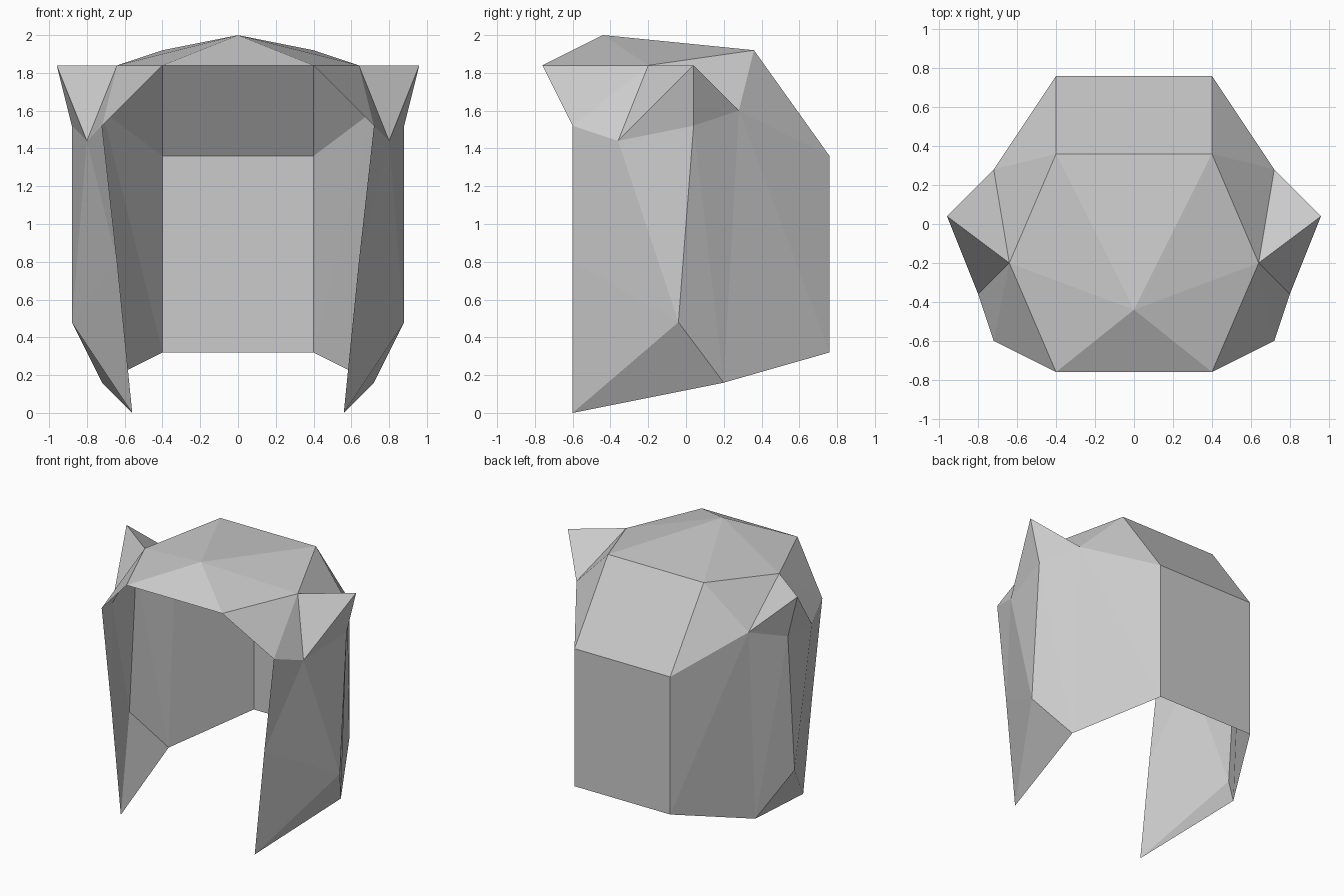
import bpy
import bmesh
from mathutils import Vector

cube = bpy.data.objects.get("Cube")
if cube:
    bpy.data.objects.remove(cube, do_unlink=True)

grey = bpy.data.materials.new("plain_grey")
grey.use_nodes = True
grey.diffuse_color = (0.6, 0.6, 0.6, 1)
grey.node_tree.nodes["Principled BSDF"].inputs["Base Color"].default_value = grey.diffuse_color

# Corner points of the left half
POINTS = {
    "crown": (0, -.44, 2),
    "fringe_mid": (0, -.76, 1.84),
    "fringe": (.4, -.76, 1.84),
    "temple": (.64, -.2, 1.84),
    "rear_top": (.4, .36, 1.92),
    "rear_top_mid": (0, .36, 1.92),
    "rear_bend": (.4, .76, 1.36),
    "rear_bend_mid": (0, .76, 1.36),
    "nape": (.4, .76, .32),
    "nape_mid": (0, .76, .32),
    "tuft_tip": (.96, .04, 1.84),
    "tuft_back": (.72, .28, 1.6),
    "tuft_base": (.88, .04, 1.52),
    "tuft_front": (.8, -.36, 1.44),
    "cheek": (.72, -.6, 1.52),
    "lock_mid": (.64, -.6, .8),
    "lock_tip": (.56, -.6, 0),
    "lock_side": (.88, -.04, .48),
    "lock_back": (.72, .2, .16),
}
INSIDE = Vector((0, 0, .9))


def make_part(name, faces):
    """Flat faceted sheet from named corners, mirrored across the middle."""
    bm = bmesh.new()
    verts = {}
    for corners in faces:
        for key in corners.split():
            if key not in verts:
                verts[key] = bm.verts.new(POINTS[key])
        face = bm.faces.new([verts[key] for key in corners.split()])
        face.normal_update()
        if face.normal.dot(face.calc_center_median() - INSIDE) < 0:
            face.normal_flip()
    mesh = bpy.data.meshes.new(name)
    bm.to_mesh(mesh)
    bm.free()
    mesh.materials.append(grey)
    obj = bpy.data.objects.new(name, mesh)
    bpy.context.collection.objects.link(obj)
    mirror = obj.modifiers.new("Mirror", 'MIRROR')
    mirror.use_clip = True


# Top of the hair
make_part("hair_cap", [
    "crown fringe_mid fringe",
    "crown fringe temple",
    "crown temple rear_top",
    "crown rear_top rear_top_mid",
    "rear_top temple tuft_back",
    "rear_top tuft_back rear_bend",
])

# Back of the hair
make_part("hair_back", [
    "rear_top_mid rear_top rear_bend rear_bend_mid",
    "rear_bend_mid rear_bend nape nape_mid",
    "rear_bend tuft_back nape",
    "tuft_back lock_back nape",
    "tuft_back tuft_base lock_back",
    "tuft_base lock_side lock_back",
])

# Pointed tufts at the sides
make_part("side_tufts", [
    "tuft_tip temple tuft_back",
    "tuft_tip tuft_back tuft_base",
    "tuft_tip tuft_base tuft_front",
    "tuft_tip tuft_front temple",
])

# Long locks framing the face
make_part("front_locks", [
    "fringe temple cheek",
    "temple tuft_front cheek",
    "cheek tuft_front lock_mid",
    "lock_mid tuft_front lock_side",
    "tuft_front tuft_base lock_side",
    "lock_mid lock_side lock_tip",
    "lock_tip lock_side lock_back",
])
